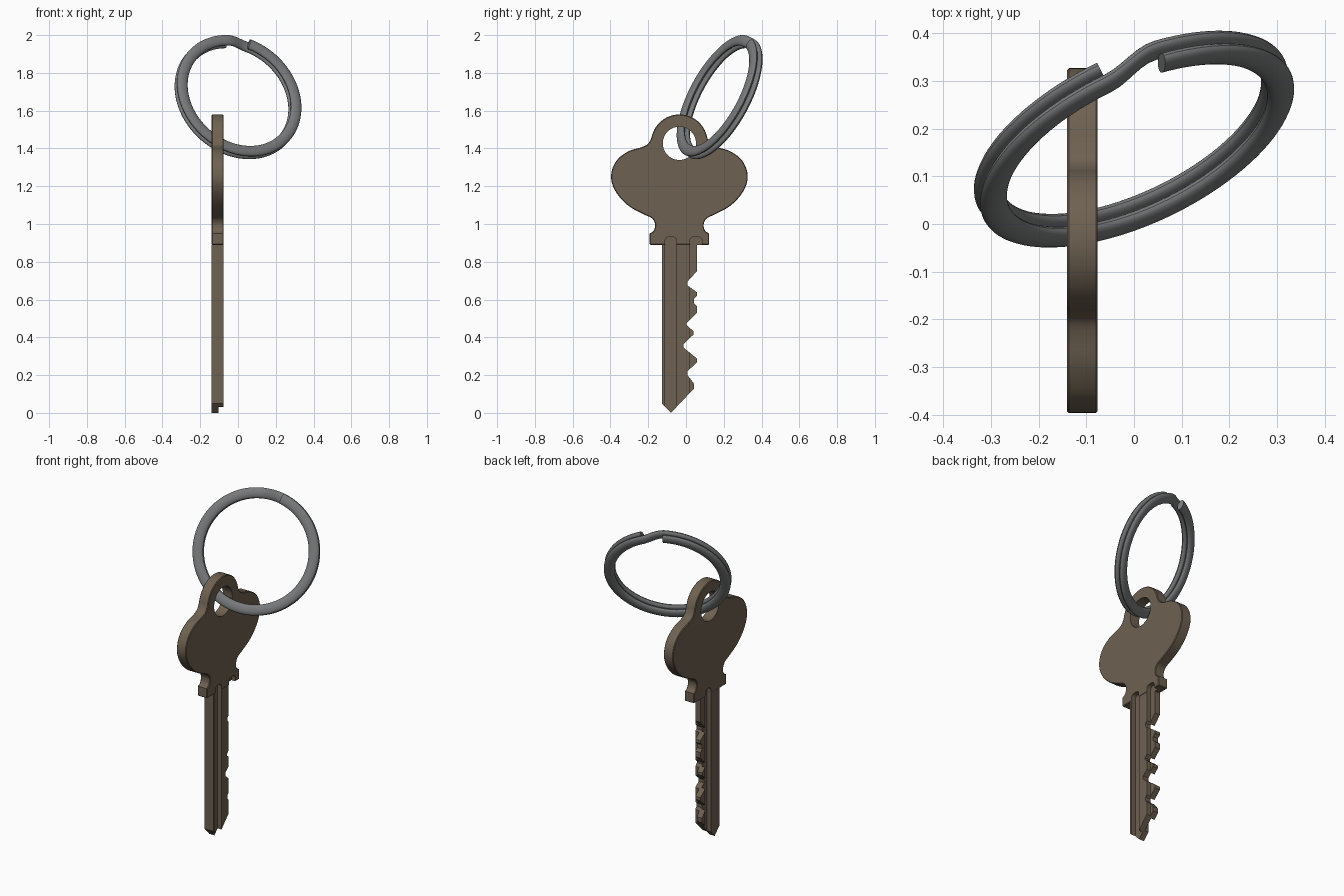
import bpy, bmesh, math
from mathutils import Vector

if "Cube" in bpy.data.objects:
    bpy.data.objects.remove(bpy.data.objects["Cube"])

KX, KY = -0.108, -0.035      # key mid-plane and symmetry axis


def material(name, rgb):
    m = bpy.data.materials.new(name)
    m.diffuse_color = (*rgb, 1)
    m.use_nodes = True
    m.node_tree.nodes["Principled BSDF"].inputs["Base Color"].default_value = m.diffuse_color
    return m


bronze = material("dull bronze", (0.155, 0.12, 0.083))
steel = material("grey steel", (0.19, 0.193, 0.198))


def make(name, bm, mat):
    bmesh.ops.recalc_face_normals(bm, faces=bm.faces)
    me = bpy.data.meshes.new(name)
    bm.to_mesh(me)
    bm.free()
    ob = bpy.data.objects.new(name, me)
    bpy.context.collection.objects.link(ob)
    me.materials.append(mat)
    return ob


def add_plate(bm, outline, x0, x1):
    """Extrude a (y, z) outline from x0 to x1."""
    f = bm.faces.new([bm.verts.new((x0, y, z)) for y, z in outline])
    ext = bmesh.ops.extrude_face_region(bm, geom=[f])["geom"]
    bmesh.ops.translate(bm, vec=(x1 - x0, 0, 0),
                        verts=[v for v in ext if isinstance(v, bmesh.types.BMVert)])


def spline(pts, n=5):
    """Catmull-Rom curve through the points."""
    p = [Vector(q) for q in pts]
    p = [2 * p[0] - p[1]] + p + [2 * p[-1] - p[-2]]
    out = []
    for a, b, c, d in zip(p, p[1:], p[2:], p[3:]):
        for i in range(n):
            t = i / n
            q = 0.5 * (2 * b + (c - a) * t + (2 * a - 5 * b + 4 * c - d) * t * t
                       + (3 * b - a - 3 * c + d) * t ** 3)
            out.append((q.x, q.y))
    return out + [tuple(pts[-1])]


def finish(ob):
    bpy.ops.object.select_all(action='DESELECT')
    bpy.context.view_layer.objects.active = ob
    ob.select_set(True)
    for m in list(ob.modifiers):
        bpy.ops.object.modifier_apply(modifier=m.name)
    bpy.ops.object.shade_smooth_by_angle(angle=math.radians(32))


def cut(ob, cutter):
    m = ob.modifiers.new("cut", 'BOOLEAN')
    m.operation, m.solver, m.object = 'DIFFERENCE', 'EXACT', cutter


# bow: round loop, two lobes, neck and collar (half outline, mirrored)
loop = [(0.15 * math.sin(a), 1.43 + 0.15 * math.cos(a))
        for a in [math.radians(7 * i) for i in range(10)]]
side = spline([(0.143, 1.475), (0.152, 1.447), (0.170, 1.421), (0.205, 1.405),
               (0.265, 1.387), (0.325, 1.345), (0.357, 1.285), (0.358, 1.22),
               (0.325, 1.153), (0.265, 1.093), (0.19, 1.052), (0.148, 1.032),
               (0.131, 1.008), (0.129, 0.985), (0.137, 0.963), (0.157, 0.95)])
half = loop + side + [(0.157, 0.89)]
outline = [(KY + h, z) for h, z in half] + [(KY - h, z) for h, z in reversed(half[1:])]
bm = bmesh.new()
add_plate(bm, outline, KX - 0.032, KX + 0.032)
bow = make("key_bow", bm, bronze)
bv = bow.modifiers.new("edge", 'BEVEL')
bv.width, bv.segments, bv.limit_method, bv.angle_limit = 0.004, 1, 'ANGLE', math.radians(60)

# blade with cut teeth along +y
teeth = [(0.058, 0.75), (0.008, 0.695), (0.008, 0.675), (0.058, 0.638), (0.058, 0.62),
         (0.042, 0.605), (0.042, 0.58), (0.058, 0.565), (0.058, 0.53), (0.003, 0.475),
         (0.003, 0.465), (0.04, 0.432), (0.04, 0.415), (-0.012, 0.365), (-0.012, 0.345),
         (0.058, 0.288), (0.058, 0.268), (0.008, 0.22), (0.008, 0.2), (0.042, 0.155),
         (0.042, 0.128)]
bm = bmesh.new()
add_plate(bm, [(-0.128, 0.892), (0.058, 0.892)] + teeth + [(-0.08, 0), (-0.128, 0.05)],
          KX - 0.031, KX + 0.031)
blade = make("key_blade", bm, bronze)


# cutters: keyring hole and round-ended grooves
def groove(bm, y0, y1, x0, x1, top=0.932):
    r = 0.022
    arc = []
    for cy, start in ((y1 - r, 0), (y0 + r, 90)):
        for i in range(6):
            a = math.radians(start + 18 * i)
            arc.append((cy + r * math.cos(a), top - r + r * math.sin(a)))
    add_plate(bm, [(y0, -0.1), (y1, -0.1)] + arc, x0, x1)


bm = bmesh.new()
add_plate(bm, [(KY + 0.088 * math.cos(i * math.tau / 48),
                1.427 + 0.088 * math.sin(i * math.tau / 48)) for i in range(48)],
          KX - 0.1, KX + 0.1)
hole = make("hole_cutter", bm, bronze)
bm = bmesh.new()
groove(bm, -0.112, -0.05, KX + 0.004, KX + 0.1)
groove(bm, 0.02, 0.085, KX + 0.004, KX + 0.1)
groove(bm, -0.042, 0.012, KX - 0.1, KX - 0.006)
grooves = make("groove_cutter", bm, bronze)
cut(bow, hole)
cut(bow, grooves)
cut(blade, grooves)
for ob in (bow, blade):
    finish(ob)
for ob in (hole, grooves):
    bpy.data.objects.remove(ob)

# split ring: flattened wire wound in two stacked turns
centre = Vector((0, 0.178, 1.672))
n = Vector((0.39, -0.81, 0.44)).normalized()
u = (Vector((0, 0, 1)) - n * n.z).normalized()
v = u.cross(n)
R, GAP, LAYER, SEG, SIDES = 0.327, 0.38, 0.0165, 192, 20
bm = bmesh.new()
rings = []
for i in range(SEG + 1):
    a = GAP + (4 * math.pi - GAP) * i / SEG
    t = min(max((a - math.tau) / GAP, 0), 1)      # step between the layers
    off = LAYER * (1 - 2 * t * t * (3 - 2 * t))
    d = u * math.cos(a) + v * math.sin(a)
    rings.append([bm.verts.new(centre + d * (R + 0.030 * math.cos(b))
                               + n * (off + 0.016 * math.sin(b)))
                  for b in [j * math.tau / SIDES for j in range(SIDES)]])
for p, q in zip(rings, rings[1:]):
    for j in range(SIDES):
        k = (j + 1) % SIDES
        bm.faces.new((p[j], p[k], q[k], q[j]))
bm.faces.new(rings[0])
bm.faces.new(rings[-1])
finish(make("split_ring", bm, steel))
